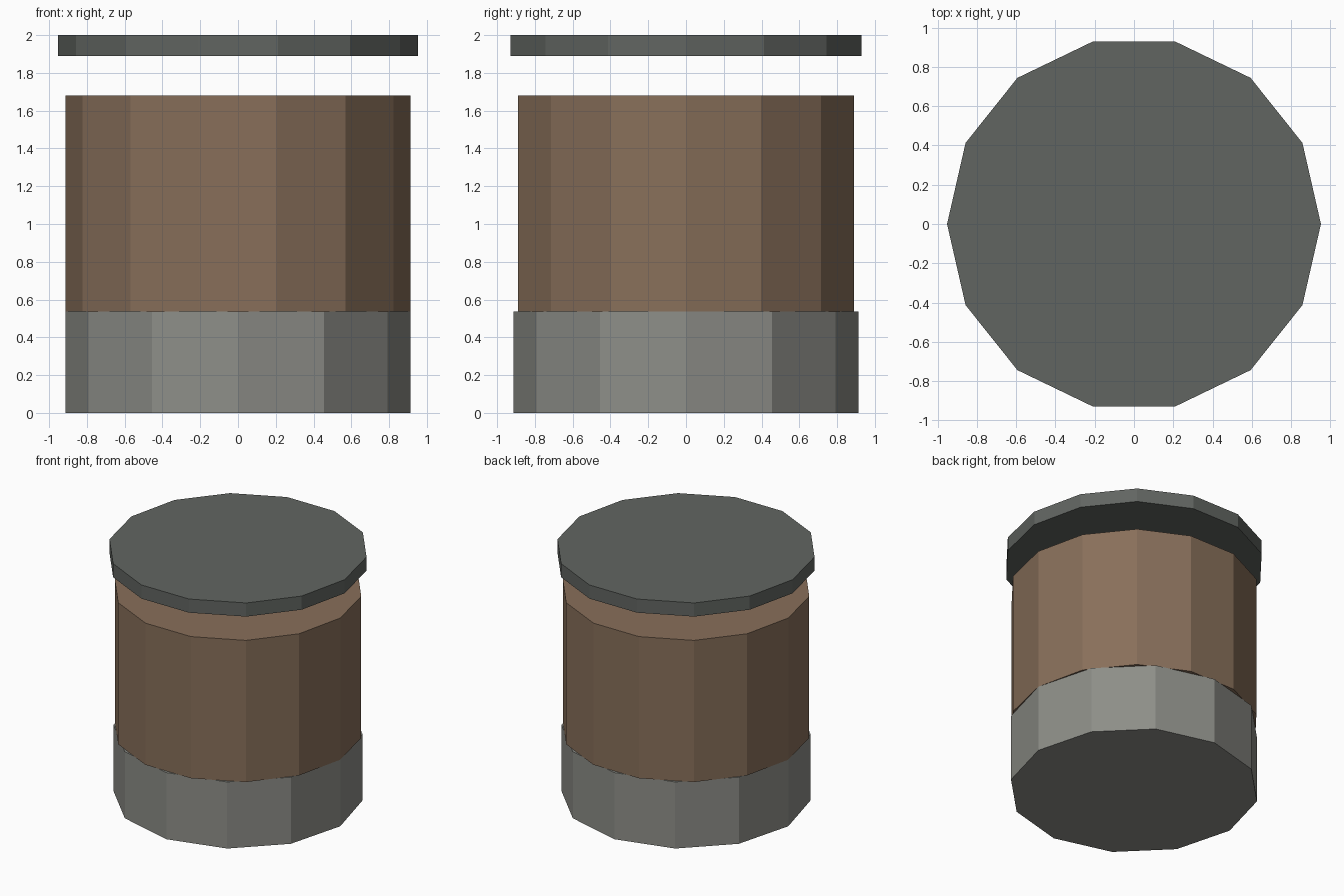
import bpy
import math

if "Cube" in bpy.data.objects:
    bpy.data.objects.remove(bpy.data.objects["Cube"])


def linear(c):
    c /= 255
    return c / 12.92 if c <= 0.04045 else ((c + 0.055) / 1.055) ** 2.4


def material(name, rgb):
    m = bpy.data.materials.new(name)
    m.diffuse_color = (*[linear(c) for c in rgb], 1)
    m.use_nodes = True
    m.node_tree.nodes["Principled BSDF"].inputs["Base Color"].default_value = m.diffuse_color
    return m


def prism(name, sides, radius, z0, z1, mat):
    """Flat-shaded upright prism with a corner on the +x axis."""
    bpy.ops.mesh.primitive_cylinder_add(
        vertices=sides, radius=radius, depth=z1 - z0, end_fill_type='NGON',
        location=(0, 0, (z0 + z1) / 2), rotation=(0, 0, math.pi / 2))
    bpy.ops.object.transform_apply(location=True, rotation=True, scale=True)
    ob = bpy.context.object
    ob.name = name
    ob.data.materials.append(mat)
    return ob


stone = material("stone grey", (141, 142, 136))
wood = material("wood brown", (136, 111, 90))
slate = material("dark slate grey", (97, 101, 97))

# Twelve-sided base, fourteen-sided body, and a lid floating above it
prism("base", 12, 0.913, 0.0, 0.537, stone)
prism("body", 14, 0.913, 0.537, 1.68, wood)
prism("lid", 14, 0.952, 1.89, 2.0, slate)
